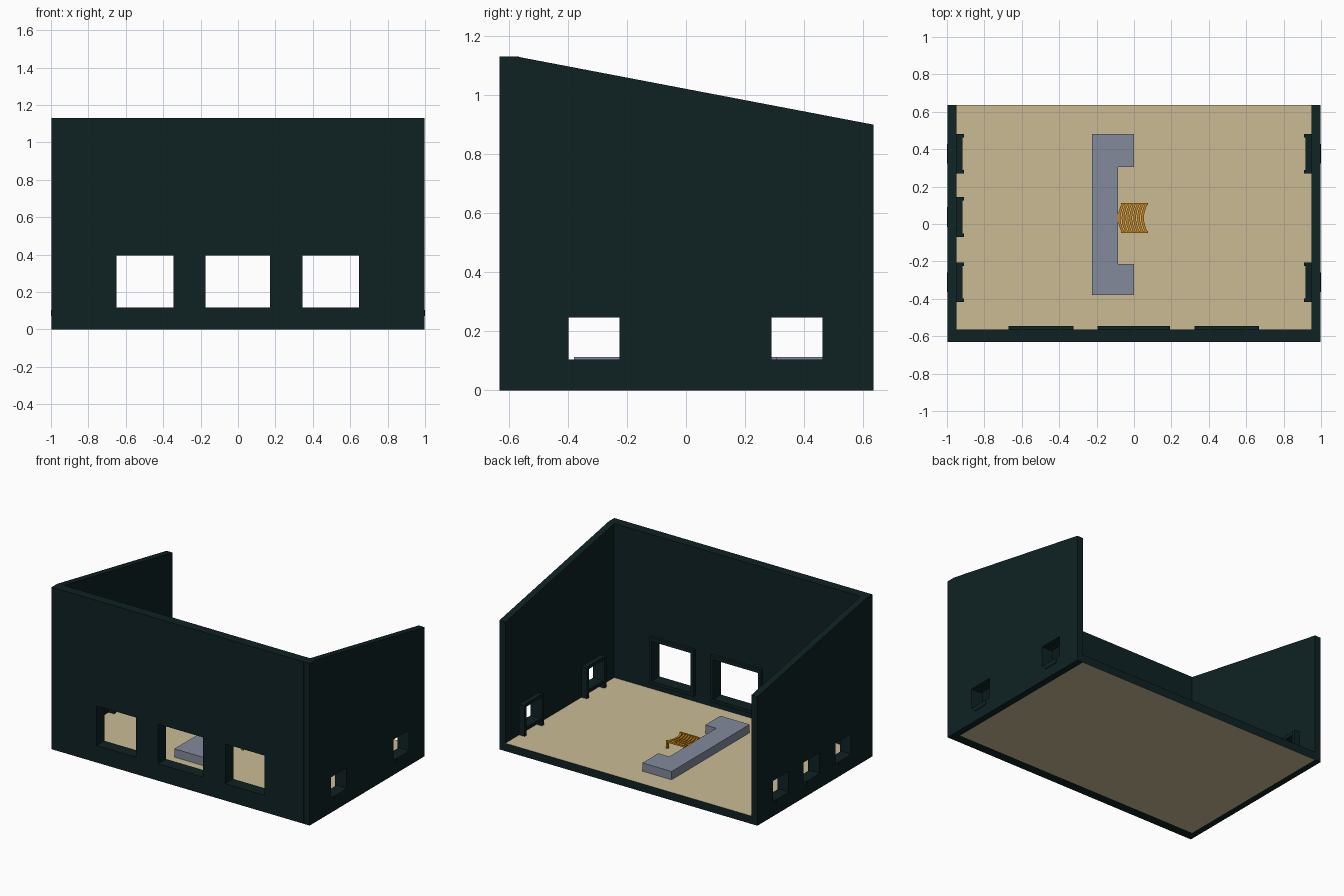
import bpy, bmesh, math

if "Cube" in bpy.data.objects:
    bpy.data.objects.remove(bpy.data.objects["Cube"])


def material(name, col):
    m = bpy.data.materials.new(name)
    m.diffuse_color = (*col, 1)
    m.use_nodes = True
    m.node_tree.nodes["Principled BSDF"].inputs["Base Color"].default_value = m.diffuse_color
    return m


DARK = material("dark teal wall", (0.0045, 0.0155, 0.0165))
SAND = material("sand floor", (0.59, 0.50, 0.30))
GREY = material("slate grey", (0.223, 0.254, 0.325))
WOOD = material("orange wood", (0.58, 0.23, 0.006))


def finish(name, bm, mat):
    bmesh.ops.recalc_face_normals(bm, faces=bm.faces)
    me = bpy.data.meshes.new(name)
    bm.to_mesh(me)
    bm.free()
    ob = bpy.data.objects.new(name, me)
    bpy.context.collection.objects.link(ob)
    me.materials.append(mat)
    return ob


def add_box(bm, x0, x1, y0, y1, z0, z1):
    v = bmesh.ops.create_cube(bm, size=1)["verts"]
    for p in v:
        p.co = ((x0 + x1) / 2 + p.co.x * (x1 - x0),
                (y0 + y1) / 2 + p.co.y * (y1 - y0),
                (z0 + z1) / 2 + p.co.z * (z1 - z0))


def boxes(name, mat, *dims):
    bm = bmesh.new()
    for d in dims:
        add_box(bm, *d)
    return finish(name, bm, mat)


def prism(name, mat, pts, vec):
    bm = bmesh.new()
    f = bm.faces.new([bm.verts.new(p) for p in pts])
    r = bmesh.ops.extrude_face_region(bm, geom=[f])
    bmesh.ops.translate(bm, vec=vec, verts=[g for g in r["geom"] if isinstance(g, bmesh.types.BMVert)])
    return finish(name, bm, mat)


def cut(ob, dims):
    # openings are cut, then the helper is removed
    cutter = boxes("opening_cutter", DARK, *dims)
    cutter.hide_render = True
    mod = ob.modifiers.new("openings", "BOOLEAN")
    mod.operation, mod.solver, mod.object = "DIFFERENCE", "EXACT", cutter
    bpy.context.view_layer.objects.active = ob
    bpy.ops.object.modifier_apply(modifier=mod.name)
    bpy.data.objects.remove(cutter)


W, F, B = 0.996, -0.632, 0.635      # outer half width, front, back
WI, FI, FLOOR = 0.95, -0.565, 0.055  # inner faces and floor level

# front wall with three large windows
front_windows = [(-0.65, -0.345), (-0.175, 0.172), (0.345, 0.648)]
front = boxes("front_wall", DARK, (-WI, WI, F, FI, 0, 1.13))
cut(front, [(a, b, -0.8, -0.4, 0.118, 0.395) for a, b in front_windows])
for i, (a, b) in enumerate(front_windows):
    o, y0, y1 = 0.021, FI, -0.545
    boxes(f"front_window_frame_{i}", DARK,
          (a - o, a, y0, y1, 0.095, 0.42), (b, b + o, y0, y1, 0.095, 0.42),
          (a, b, y0, y1, 0.395, 0.42), (a, b, y0, y1, 0.095, 0.118))

# side walls with sloping tops, openings, frames and outer sills
side_windows = {1: [(-0.398, -0.225), (0.29, 0.462)],
                -1: [(-0.398, -0.225), (-0.05, 0.125), (0.29, 0.462)]}
profile = [(F, 0), (B, 0), (B, 0.90), (-0.57, 1.13), (F, 1.13)]
for s, label in ((1, "right"), (-1, "left")):
    wall = prism(f"{label}_wall", DARK, [(s * WI, y, z) for y, z in profile], (s * (W - WI), 0, 0))
    cut(wall, [(min(s * 0.8, s * 1.2), max(s * 0.8, s * 1.2), a, b, 0.105, 0.247)
               for a, b in side_windows[s]])

    def span(p, q):
        return min(s * p, s * q), max(s * p, s * q)

    for i, (a, b) in enumerate(side_windows[s]):
        jamb, rail, sill = span(0.908, WI), span(0.918, WI), span(W, 1.0)
        o = 0.02
        boxes(f"{label}_window_frame_{i}", DARK,
              (*jamb, a - o, a, FLOOR, 0.27), (*jamb, b, b + o, FLOOR, 0.27),
              (*rail, a, b, 0.247, 0.27), (*rail, a, b, 0.083, 0.105))
        mid = (a + b) / 2
        boxes(f"{label}_outer_sill_{i}", DARK, (*sill, mid - 0.053, mid + 0.053, 0.072, 0.105))

# floor slab, dark on its back edge
floor = boxes("floor", SAND, (-WI, WI, FI, B, 0, FLOOR))
floor.data.materials.append(DARK)
for p in floor.data.polygons:
    if p.normal.y > 0.5:
        p.material_index = 1

# C-shaped counter
plan = [(-0.225, -0.38), (0, -0.38), (0, -0.213), (-0.085, -0.213),
        (-0.085, 0.305), (0, 0.305), (0, 0.48), (-0.225, 0.48)]
prism("counter", GREY, [(x, y, FLOOR) for x, y in plan], (0, 0, 0.058))

# slatted bench: end rails, legs and bowed slats
rails, legs = [], []
for y in (-0.043, 0.107):
    rails.append((-0.07, 0.076, y - 0.006, y + 0.006, 0.097, 0.109))
    for x in (-0.063, 0.068):
        legs.append((x - 0.006, x + 0.006, y - 0.006, y + 0.006, FLOOR, 0.097))
boxes("bench_end_rails", WOOD, *rails)
boxes("bench_legs", WOOD, *legs)
N = 8
for k in range(7):
    x0 = -0.069 + k * 0.0208
    path = [(x0 - 0.018 * math.sin(math.pi * i / N), -0.038 + 0.14 * i / N) for i in range(N + 1)]
    pts = [(x, y, 0.098) for x, y in path] + [(x + 0.0145, y, 0.098) for x, y in reversed(path)]
    prism(f"bench_slat_{k}", WOOD, pts, (0, 0, 0.009))
